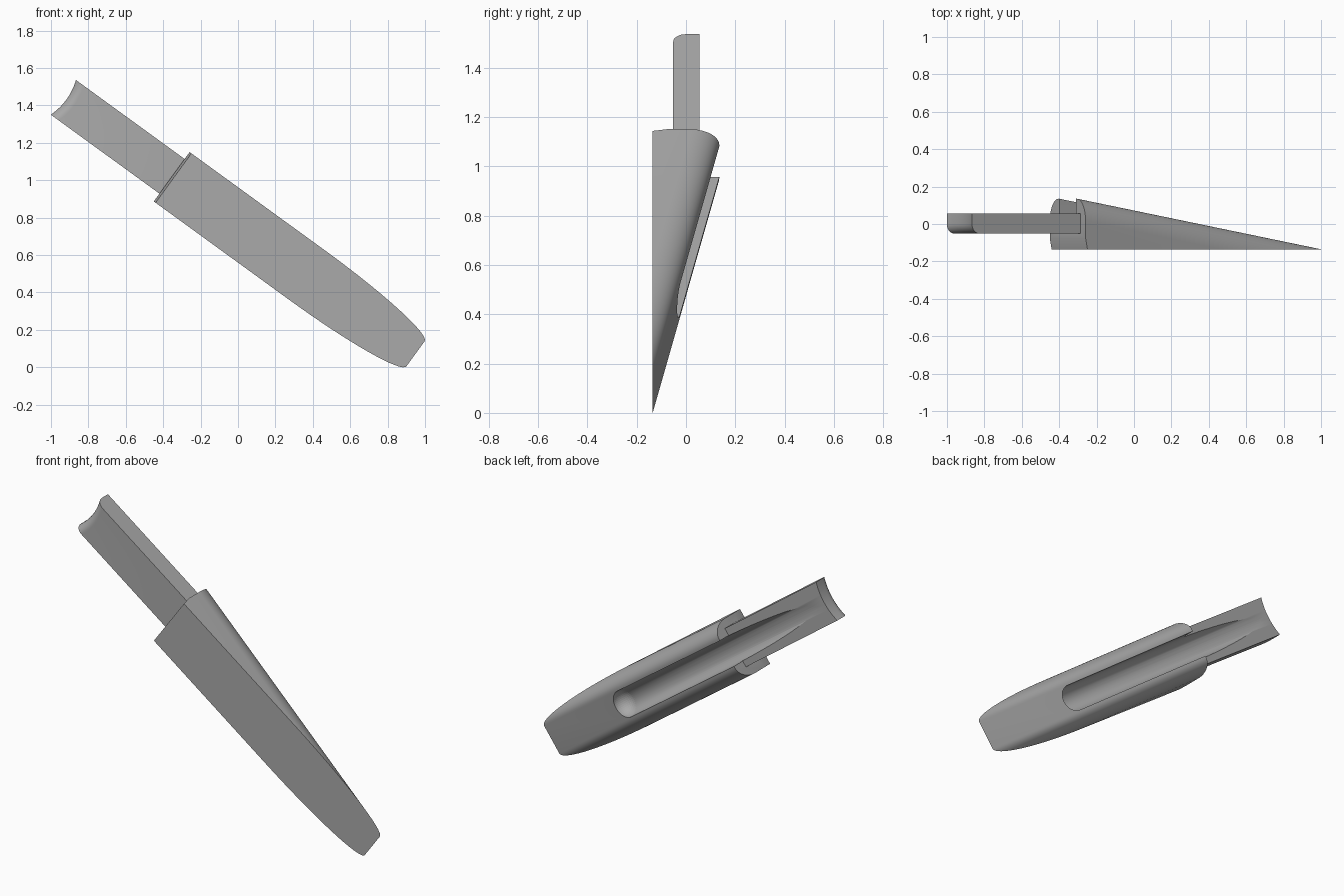
import bpy, bmesh, math
from mathutils import Matrix, Vector

cube = bpy.data.objects.get("Cube")
if cube:
    bpy.data.objects.remove(cube)

# Working frame: x runs along the tool, y is depth, z is across; tilted at the end
TILT = Matrix.Rotation(math.radians(36), 4, 'Y')
MID = 0.615              # centre line across the tool
END, TIP = -0.885, 0.726   # thick end and thin tip of the wedge
BACK, FRONT = 0.135, -0.135
SLOPE = (BACK - FRONT) / (TIP - END)

grey = bpy.data.materials.new("grey_plastic")
grey.use_nodes = True
grey.diffuse_color = (0.4, 0.4, 0.4, 1)
grey.node_tree.nodes["Principled BSDF"].inputs["Base Color"].default_value = (0.4, 0.4, 0.4, 1)


def make(name, bm):
    bmesh.ops.recalc_face_normals(bm, faces=bm.faces)
    mesh = bpy.data.meshes.new(name)
    bm.to_mesh(mesh)
    bm.free()
    mesh.materials.append(grey)
    ob = bpy.data.objects.new(name, mesh)
    bpy.context.collection.objects.link(ob)
    return ob


def loft(bm, rings):
    """Skin closed rings of points and cap both ends."""
    rows = [[bm.verts.new(p) for p in ring] for ring in rings]
    n = len(rows[0])
    for a, b in zip(rows, rows[1:]):
        for i in range(n):
            j = (i + 1) % n
            bm.faces.new((a[i], a[j], b[j], b[i]))
    bm.faces.new(rows[0])
    bm.faces.new(rows[-1])


def slice_off(bm, point, normal):
    """Remove everything on the normal side and close the cut."""
    geom = bm.verts[:] + bm.edges[:] + bm.faces[:]
    bmesh.ops.bisect_plane(bm, geom=geom, dist=1e-6, plane_co=point,
                           plane_no=normal, clear_outer=True)
    bmesh.ops.holes_fill(bm, edges=bm.edges[:], sides=0)


# Wedge body: rounded section sheared along the slope, then cut flat at the front
half, rx, ry = 0.163, 0.08, 0.12
side = [(-0.8, half)]
for i in range(17):
    a = math.pi / 2 * i / 16
    side.append((BACK - ry + ry * math.sin(a), half - rx + rx * math.cos(a)))
section = side + [(y, -z) for y, z in reversed(side)]
bm = bmesh.new()
loft(bm, [[(u, y - (u - END) * SLOPE, MID + z) for y, z in section]
          for u in (END, 0.85)])
slice_off(bm, (0, FRONT, 0), (0, -1, 0))
slice_off(bm, (END + 0.012, FRONT, 0), (-0.98, -0.2, 0))
body = make("wedge_body", bm)

# Handle strip: hollowed far end with a rounded front edge
bm = bmesh.new()
rings = []
for i in range(17):
    t = -1 + i / 8
    end = -1.603 + 0.02 * (1 - t * t)
    ring = [(-0.75, 0.055), (-0.75, -0.052)]
    for k in range(9):
        a = math.pi / 2 * k / 8
        ring.append((end + 0.052 * (1 - math.sin(a)), -0.052 * math.cos(a)))
    ring.append((end, 0.055))
    rings.append([(u, y, MID + 0.003 + 0.1145 * t) for u, y in ring])
loft(bm, rings)
strip = make("handle_strip", bm)

# Finger groove cutter: slanting round-ended channel, open towards the back
bm = bmesh.new()
r = 0.076
for u, y in ((0.06, -0.03), (-1.55, 0.135)):
    for lift in (0, 0.4):
        bmesh.ops.create_uvsphere(bm, u_segments=40, v_segments=24, radius=r,
                                  matrix=Matrix.Translation((u, y + lift, MID)))
hull = bmesh.ops.convex_hull(bm, input=bm.verts[:])
loose = [v for v in hull["geom_interior"] if isinstance(v, bmesh.types.BMVert)]
bmesh.ops.delete(bm, geom=loose, context='VERTS')
groove = make("groove_cutter", bm)
groove.hide_render = True

# Join the strip to the body, then carve the groove
for op, other in (('UNION', strip), ('DIFFERENCE', groove)):
    mod = body.modifiers.new(op.lower(), 'BOOLEAN')
    mod.operation, mod.object, mod.solver = op, other, 'EXACT'
bpy.ops.object.select_all(action='DESELECT')
body.select_set(True)
bpy.context.view_layer.objects.active = body
for mod in body.modifiers[:]:
    bpy.ops.object.modifier_apply(modifier=mod.name)
for ob in (strip, groove):
    bpy.data.objects.remove(ob)
body.name = "grooved_wedge_with_handle"
body.data.transform(TILT)

# Rest on the ground
low = min(v.co.z for v in body.data.vertices)
body.data.transform(Matrix.Translation(Vector((0, 0, -low))))
bpy.ops.object.shade_smooth_by_angle(angle=math.radians(30))
